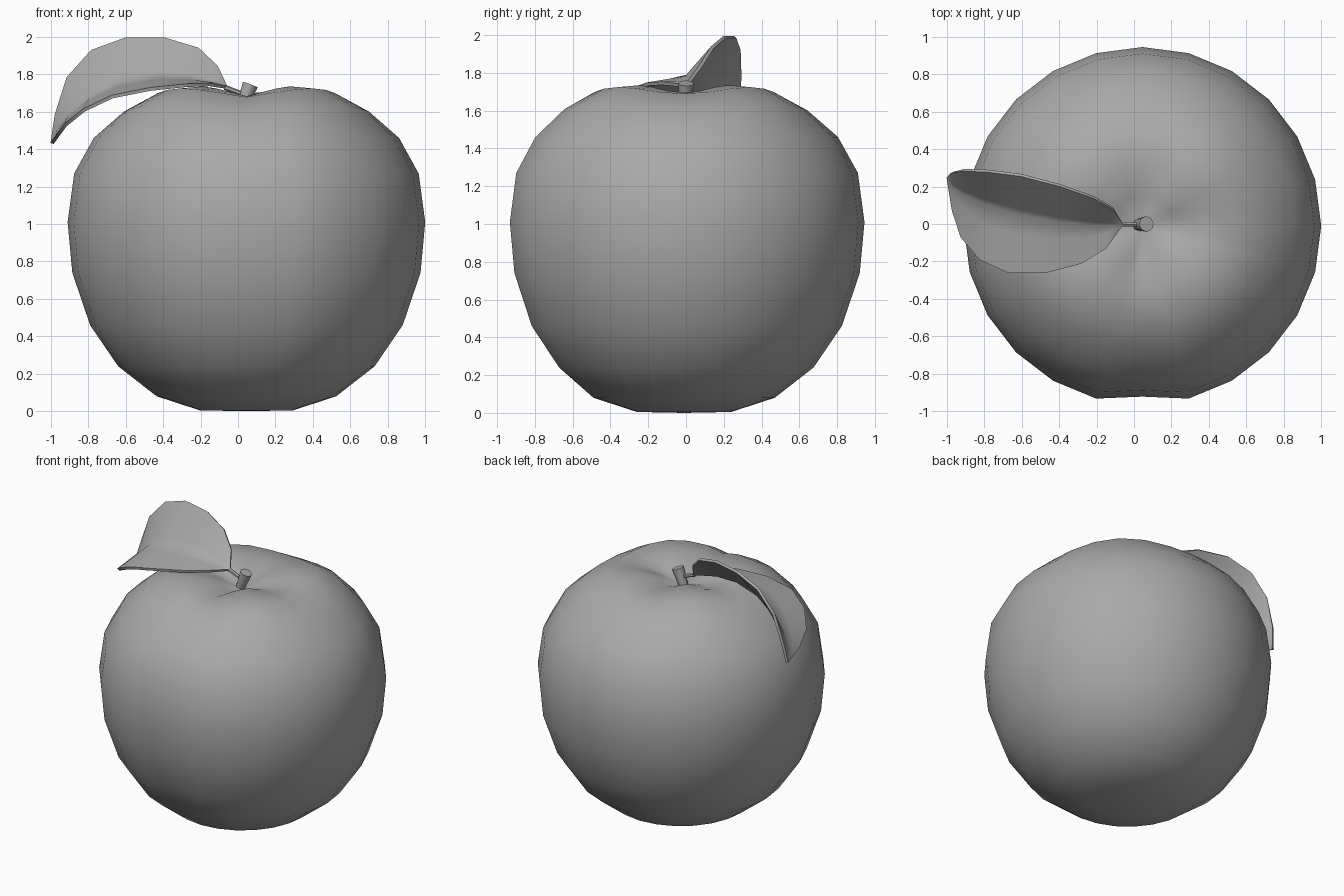
import bpy, bmesh
from math import sin, cos, pi, radians
from mathutils import Vector

if "Cube" in bpy.data.objects:
    bpy.data.objects.remove(bpy.data.objects["Cube"])

CX, CY, SEG = 0.045, -0.01, 24

# Dark grey shared by every part
grey = bpy.data.materials.new("dark_grey")
grey.diffuse_color = (0.4, 0.4, 0.4, 1)
grey.use_nodes = True
grey.node_tree.nodes["Principled BSDF"].inputs["Base Color"].default_value = grey.diffuse_color


def make_object(name, bm, angle=50, thickness=0):
    bmesh.ops.recalc_face_normals(bm, faces=bm.faces)
    mesh = bpy.data.meshes.new(name)
    bm.to_mesh(mesh)
    bm.free()
    mesh.materials.append(grey)
    ob = bpy.data.objects.new(name, mesh)
    bpy.context.collection.objects.link(ob)
    bpy.ops.object.select_all(action='DESELECT')
    ob.select_set(True)
    bpy.context.view_layer.objects.active = ob
    if thickness:
        solid = ob.modifiers.new("thickness", 'SOLIDIFY')
        solid.thickness = thickness
        solid.offset = 0
        bpy.ops.object.modifier_apply(modifier=solid.name)
    bpy.ops.object.shade_smooth_by_angle(angle=radians(angle))
    return ob


def rod(name, p0, p1, r0, r1, sides=8):
    p0, p1 = Vector(p0), Vector(p1)
    bm = bmesh.new()
    d = p1 - p0
    bmesh.ops.create_cone(bm, cap_ends=True, segments=sides, radius1=r0, radius2=r1, depth=d.length)
    m = d.to_track_quat('Z', 'Y').to_matrix().to_4x4()
    m.translation = (p0 + p1) / 2
    bm.transform(m)
    return make_object(name, bm)


# Fruit body: radius, height, and depth of the four soft dips around the top
profile = [(0.25, 0.005, 0), (0.48, 0.08, 0), (0.685, 0.24, 0), (0.835, 0.46, 0),
           (0.93, 0.74, 0), (0.955, 1.01, 0), (0.92, 1.27, 0), (0.815, 1.46, 0),
           (0.655, 1.635, 0.035), (0.49, 1.725, 0.035), (0.33, 1.735, 0.04), (0.16, 1.70, 0.03)]
bm = bmesh.new()
rings = []
for r, z, dip in profile:
    ring = []
    for i in range(SEG):
        a = 2 * pi * i / SEG
        front = i == SEG * 3 // 4
        rr = r * (0.955 if front and z > 0.2 and r > 0.4 else 1)
        drop = dip * (1 + cos(4 * a)) / 2 + (0.012 if front and dip else 0)
        ring.append(bm.verts.new((CX + rr * cos(a), CY + rr * sin(a), z - drop)))
    rings.append(ring)
for lo, hi in zip(rings, rings[1:]):
    for i in range(SEG):
        j = (i + 1) % SEG
        bm.faces.new((lo[i], lo[j], hi[j], hi[i]))
for ring, z in ((rings[0], 0.0), (rings[-1], 1.62)):
    c = bm.verts.new((CX, CY, z))
    for i in range(SEG):
        bm.faces.new((ring[i], ring[(i + 1) % SEG], c))
make_object("fruit_body", bm, 80)

# Stem and leaf stalk
rod("stem", (0.015, -0.005, 1.61), (0.066, 0, 1.745), 0.03, 0.042)
rod("leaf_stalk", (0.05, -0.005, 1.685), (-0.07, 0, 1.73), 0.012, 0.014, 6)

# Leaf: folded along the midrib, raised back half, drooping tip
back = [(-.11, .08, 1.84), (-.21, .14, 1.935), (-.39, .205, 1.99), (-.6, .26, 1.99),
        (-.78, .283, 1.925), (-.91, .288, 1.78), (-.972, .275, 1.58)]
mid = [(-.13, .0, 1.75), (-.25, .0, 1.775), (-.43, .02, 1.785), (-.63, .06, 1.75),
       (-.79, .11, 1.67), (-.9, .16, 1.575), (-.96, .2, 1.5)]
front = [(-.15, -.13, 1.745), (-.28, -.21, 1.74), (-.47, -.26, 1.72), (-.67, -.26, 1.68),
         (-.82, -.19, 1.61), (-.92, -.07, 1.53), (-.965, .07, 1.47)]


def between(p, q, t):
    return [Vector(a).lerp(Vector(b), t) for a, b in zip(p, q)]


bm = bmesh.new()
base = bm.verts.new((-.06, 0, 1.73))
tip = bm.verts.new((-.993, .25, 1.43))
columns = [[bm.verts.new(p) for p in row] for row in
           (back, between(mid, back, .15), mid, between(mid, front, .35), front)]
for p, q in zip(columns, columns[1:]):
    bm.faces.new((base, p[0], q[0]))
    for i in range(len(p) - 1):
        bm.faces.new((p[i], p[i + 1], q[i + 1], q[i]))
    bm.faces.new((p[-1], tip, q[-1]))
make_object("leaf", bm, 60, 0.018)
